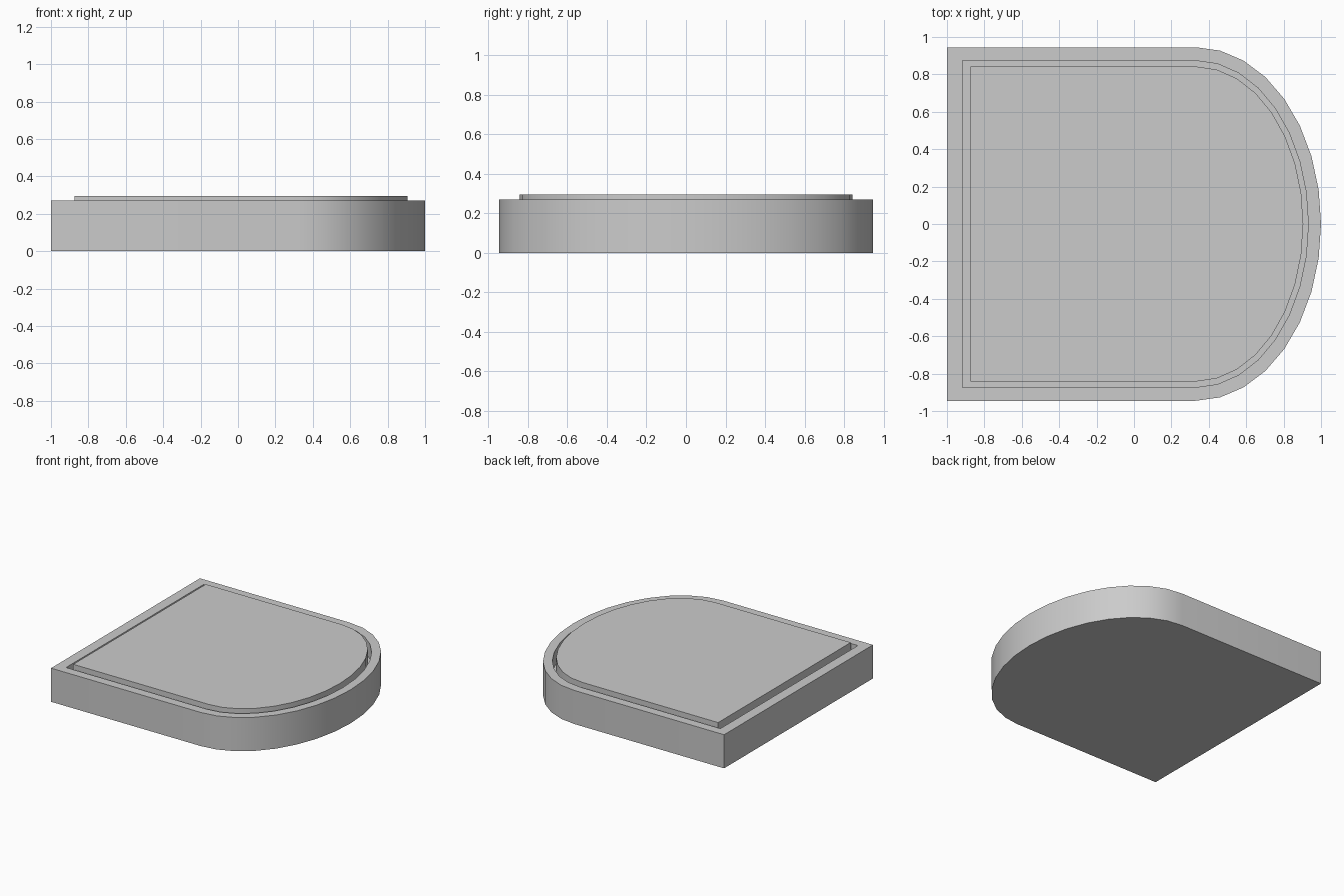
import bpy, bmesh
from math import sin, cos, pi

if "Cube" in bpy.data.objects:
    bpy.data.objects.remove(bpy.data.objects["Cube"])

CURVE_X = 0.33   # where the straight sides turn into the half ellipse
SEGMENTS = 16


def outline(left, right, half_width):
    """D-shaped outline: square left end, half-elliptical right end."""
    pts = [(left, half_width), (left, -half_width)]
    for i in range(SEGMENTS + 1):
        a = -pi / 2 + pi * i / SEGMENTS
        pts.append((CURVE_X + (right - CURVE_X) * cos(a), half_width * sin(a)))
    return pts


# Outlines of the body, the groove's outer wall and the raised panel
body = outline(-1.0, 1.0, 0.945)
groove = outline(-0.917, 0.932, 0.873)
panel = outline(-0.875, 0.905, 0.842)

# Stacked rings from the underside up the wall, down the groove, up to the panel
levels = [(body, 0.0), (body, 0.27), (groove, 0.27),
          (groove, 0.15), (panel, 0.15), (panel, 0.295)]

bm = bmesh.new()
rings = [[bm.verts.new((x, y, z)) for x, y in pts] for pts, z in levels]
for low, high in zip(rings, rings[1:]):
    for i in range(len(low)):
        j = (i + 1) % len(low)
        bm.faces.new((low[i], low[j], high[j], high[i]))
bm.faces.new(rings[0][::-1])   # underside
bm.faces.new(rings[-1])        # panel top
bmesh.ops.recalc_face_normals(bm, faces=bm.faces)

mesh = bpy.data.meshes.new("grooved_base")
bm.to_mesh(mesh)
bm.free()
base = bpy.data.objects.new("grooved_base", mesh)
bpy.context.collection.objects.link(base)

# Smooth curved walls, crisp rims
bpy.context.view_layer.objects.active = base
base.select_set(True)
bpy.ops.object.shade_smooth_by_angle()
